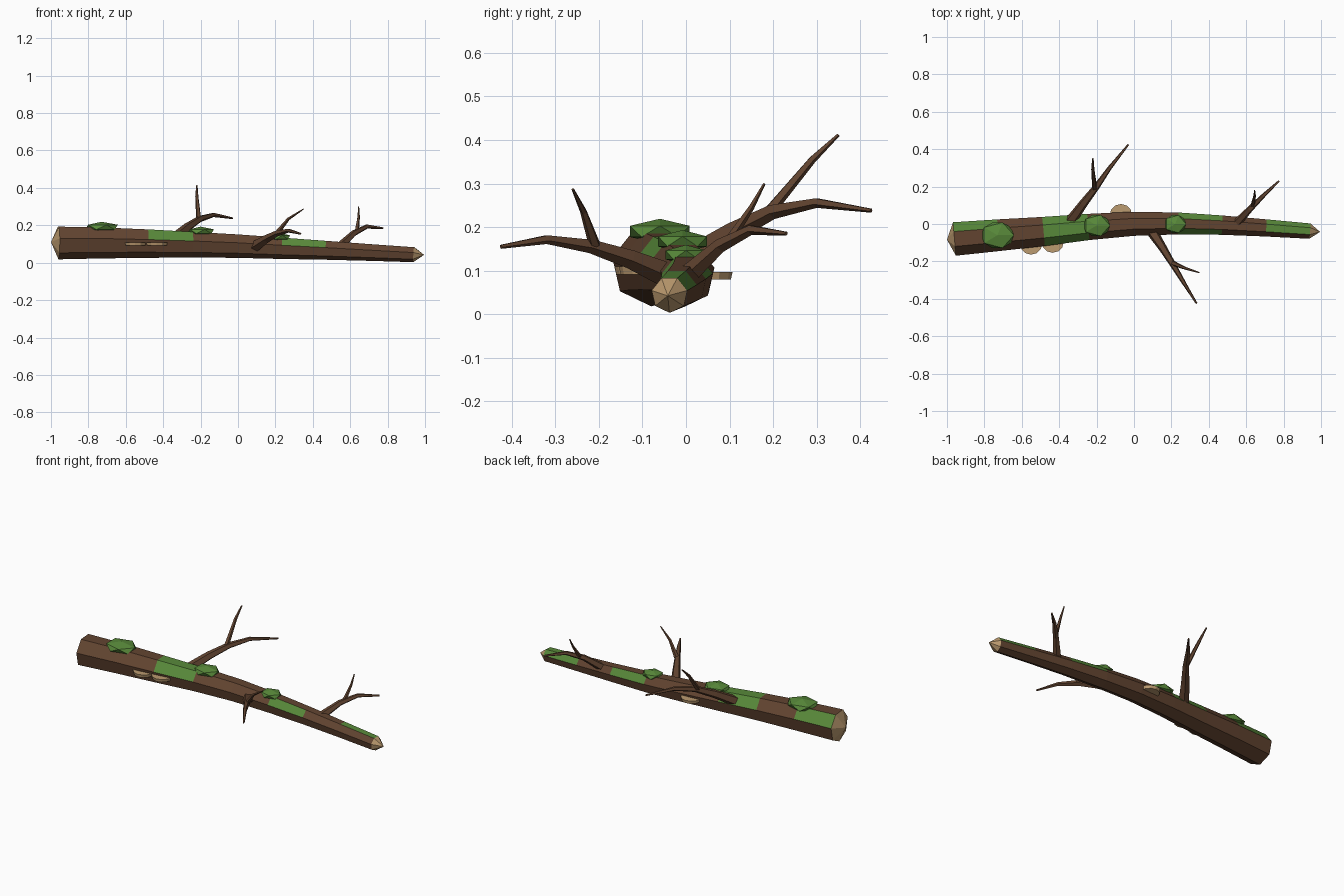
import bpy, bmesh, math
from mathutils import Vector

if "Cube" in bpy.data.objects:
    bpy.data.objects.remove(bpy.data.objects["Cube"])


def material(name, rgb):
    m = bpy.data.materials.new(name)
    m.diffuse_color = (*rgb, 1)
    m.use_nodes = True
    m.node_tree.nodes["Principled BSDF"].inputs["Base Color"].default_value = m.diffuse_color
    return m


bark = material("bark brown", (0.122, 0.058, 0.030))
moss = material("moss green", (0.098, 0.250, 0.042))
wood = material("pale wood", (0.500, 0.325, 0.160))


def finish(bm, name, mats):
    bmesh.ops.recalc_face_normals(bm, faces=bm.faces)
    me = bpy.data.meshes.new(name)
    bm.to_mesh(me)
    bm.free()
    for m in mats:
        me.materials.append(m)
    ob = bpy.data.objects.new(name, me)
    bpy.context.collection.objects.link(ob)
    return ob


def tube(name, path, sides, mats, green=(), tips=(0, 0), cap=0):
    """Faceted tapering tube; path holds (x, y, z, radius)."""
    bm = bmesh.new()
    pts = [Vector(p[:3]) for p in path]
    rings, n = [], len(pts)
    for i, p in enumerate(pts):
        t = (pts[min(i + 1, n - 1)] - pts[max(i - 1, 0)]).normalized()
        s = t.cross(Vector((0, 0, 1))).normalized()
        u = s.cross(t)
        ring = []
        for k in range(sides):
            a = -math.pi / 2 + 2 * math.pi * k / sides
            ring.append(bm.verts.new(p + path[i][3] * (s * math.cos(a) + u * math.sin(a))))
        rings.append(ring)
        # pointed or flat end caps
        if i in (0, n - 1):
            end = 0 if i == 0 else 1
            if tips[end]:
                tip = bm.verts.new(p + t * tips[end] * (2 * end - 1))
                for k in range(sides):
                    bm.faces.new((ring[k], ring[(k + 1) % sides], tip)).material_index = cap
            else:
                bm.faces.new(ring).material_index = cap
    for i in range(n - 1):
        for k in range(sides):
            j = (k + 1) % sides
            f = bm.faces.new((rings[i][k], rings[i][j], rings[i + 1][j], rings[i + 1][k]))
            f.material_index = 1 if (i, k) in green else 0
    return finish(bm, name, mats)


# trunk: faces 2, 3, 4 are front-upper, top, back-upper; some are mossy
FRONT, TOP, BACK = 2, 3, 4
trunk_path = [
    (-0.96, -0.080, 0.110, 0.092), (-0.725, -0.060, 0.110, 0.087),
    (-0.485, -0.040, 0.106, 0.080), (-0.245, -0.016, 0.100, 0.072),
    (-0.005, 0.001, 0.092, 0.066), (0.235, 0.003, 0.080, 0.060),
    (0.47, -0.006, 0.069, 0.053), (0.705, -0.021, 0.057, 0.047),
    (0.94, -0.038, 0.045, 0.042)]
mossy = {(0, BACK), (2, FRONT), (2, TOP), (2, BACK),
         (5, FRONT), (5, BACK), (7, TOP), (7, BACK)}
tube("trunk", trunk_path, 7, [bark, moss, wood], mossy, (0.04, 0.055), 2)

# branches, each with one twig
branches = {
    "back_branch": [(-0.35, 0.0, 0.12, 0.032), (-0.27, 0.11, 0.19, 0.024),
                    (-0.20, 0.20, 0.236, 0.018), (-0.13, 0.30, 0.256, 0.012),
                    (-0.03, 0.425, 0.238, 0.005)],
    "back_twig": [(-0.21, 0.19, 0.235, 0.014), (-0.22, 0.29, 0.355, 0.009),
                  (-0.22, 0.35, 0.412, 0.004)],
    "end_branch": [(0.545, 0.0, 0.085, 0.025), (0.62, 0.08, 0.158, 0.017),
                   (0.69, 0.15, 0.194, 0.012), (0.775, 0.23, 0.185, 0.005)],
    "end_twig": [(0.635, 0.10, 0.17, 0.012), (0.645, 0.15, 0.245, 0.007),
                 (0.645, 0.18, 0.30, 0.003)],
    "front_branch": [(0.09, -0.03, 0.085, 0.032), (0.155, -0.13, 0.128, 0.023),
                     (0.21, -0.22, 0.157, 0.017), (0.27, -0.32, 0.172, 0.011),
                     (0.335, -0.425, 0.155, 0.005)],
    "front_twig": [(0.21, -0.21, 0.16, 0.014), (0.27, -0.235, 0.235, 0.008),
                   (0.35, -0.26, 0.287, 0.003)],
}
for name, path in branches.items():
    tube(name, path, 5, [bark])

# moss cushions on top of the trunk
for i, (x, y, z, rx, ry, rz) in enumerate([
        (-0.73, -0.06, 0.190, 0.098, 0.080, 0.029),
        (-0.20, -0.008, 0.167, 0.080, 0.066, 0.026),
        (0.22, 0.0, 0.136, 0.065, 0.055, 0.023)]):
    bm = bmesh.new()
    bmesh.ops.create_icosphere(bm, subdivisions=1, radius=1)
    for v in bm.verts:
        v.co = (x + v.co.x * rx, y + v.co.y * ry, z + v.co.z * rz)
    finish(bm, f"moss_cushion_{i + 1}", [moss])

# shelf mushrooms on the sides
for i, (x, y, z) in enumerate([(-0.55, -0.104, 0.100), (-0.435, -0.094, 0.100),
                               (-0.07, 0.047, 0.088)]):
    bm = bmesh.new()
    bmesh.ops.create_cone(bm, cap_ends=True, segments=12, radius1=0.056,
                          radius2=0.060, depth=0.018)
    bmesh.ops.translate(bm, verts=bm.verts, vec=(x, y, z))
    finish(bm, f"shelf_mushroom_{i + 1}", [wood])
